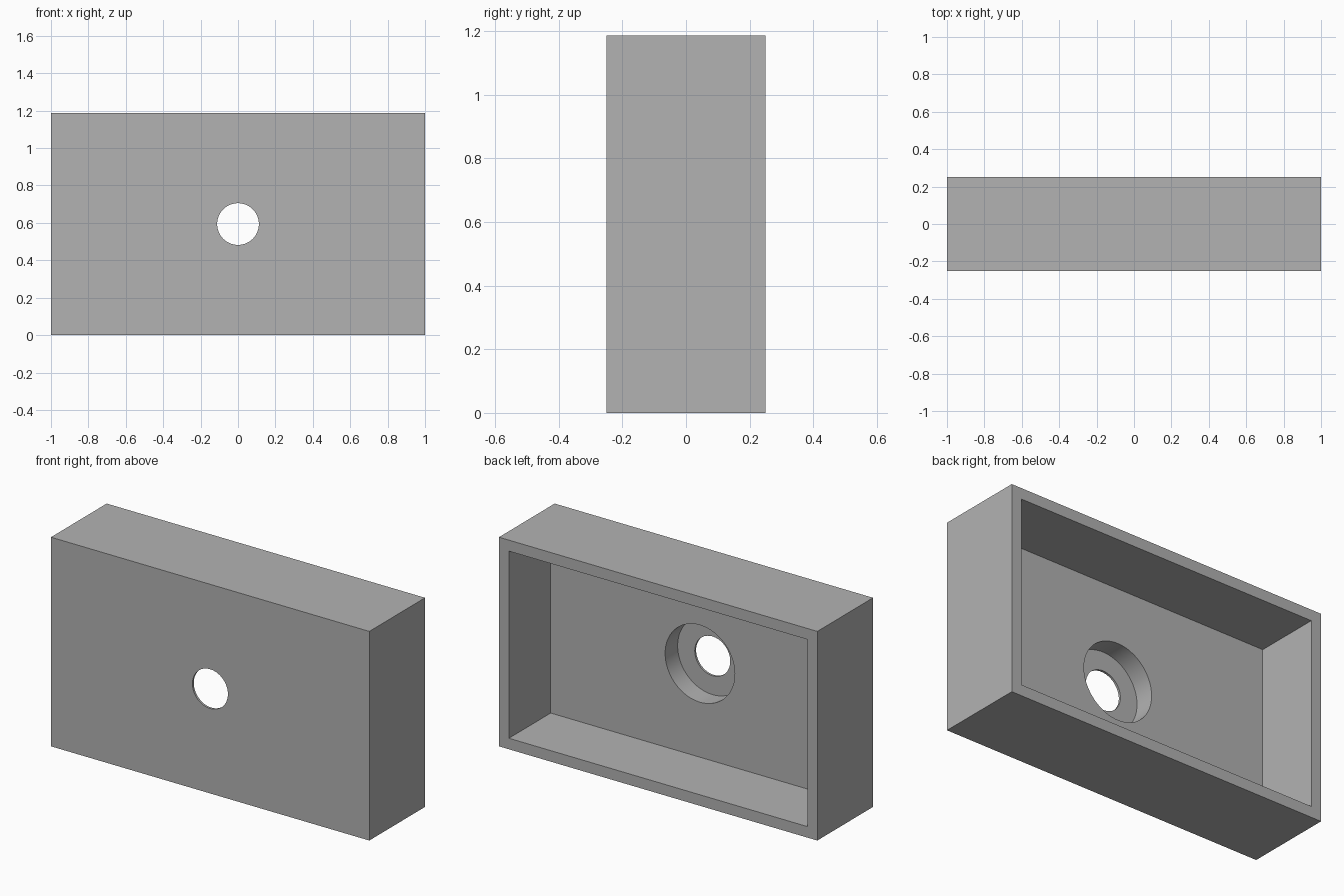
import bpy
import math

default = bpy.data.objects.get("Cube")
if default:
    bpy.data.objects.remove(default, do_unlink=True)

WIDTH, DEPTH, HEIGHT = 2.0, 0.5, 1.1875
WALL = 0.0625
POCKET = 0.375          # depth of the open back
LIP = 0.0125            # thin wall left in front of the recess
HOLE_R, RECESS_R = 0.1115, 0.2188
FRONT, BACK, MID_Z = -DEPTH / 2, DEPTH / 2, HEIGHT / 2
OVER = 0.1              # cutter overshoot past open faces

grey = bpy.data.materials.new("plain grey")
grey.use_nodes = True
colour = (0.448, 0.448, 0.448, 1)
grey.diffuse_color = colour
grey.node_tree.nodes["Principled BSDF"].inputs["Base Color"].default_value = colour


def block(name, width, height, y0, y1):
    bpy.ops.mesh.primitive_cube_add(size=1, location=(0, (y0 + y1) / 2, MID_Z))
    obj = bpy.context.object
    obj.name = name
    obj.scale = (width, y1 - y0, height)
    bpy.ops.object.transform_apply(location=False, rotation=False, scale=True)
    obj.data.materials.append(grey)
    return obj


def rod(name, radius, y0, y1):
    bpy.ops.mesh.primitive_cylinder_add(
        vertices=96, radius=radius, depth=y1 - y0,
        location=(0, (y0 + y1) / 2, MID_Z), rotation=(math.pi / 2, 0, 0))
    obj = bpy.context.object
    obj.name = name
    obj.data.materials.append(grey)
    return obj


def cut(target, cutter):
    cutter.hide_render = True
    mod = target.modifiers.new(cutter.name, "BOOLEAN")
    mod.operation = "DIFFERENCE"
    mod.solver = "EXACT"
    mod.object = cutter
    bpy.ops.object.select_all(action="DESELECT")
    target.select_set(True)
    bpy.context.view_layer.objects.active = target
    bpy.ops.object.modifier_apply(modifier=mod.name)
    bpy.data.objects.remove(cutter, do_unlink=True)


# Housing, open at the back
housing = block("housing", WIDTH, HEIGHT, FRONT, BACK)
floor_y = BACK - POCKET
cut(housing, block("pocket_cutter", WIDTH - 2 * WALL, HEIGHT - 2 * WALL,
                   floor_y, BACK + OVER))

# Round recess in the pocket floor, then the through hole
cut(housing, rod("recess_cutter", RECESS_R, FRONT + LIP, floor_y + OVER))
cut(housing, rod("hole_cutter", HOLE_R, FRONT - OVER, floor_y + OVER))

# Smooth bores with crisp edges
bpy.ops.object.shade_smooth_by_angle(angle=math.radians(30))
